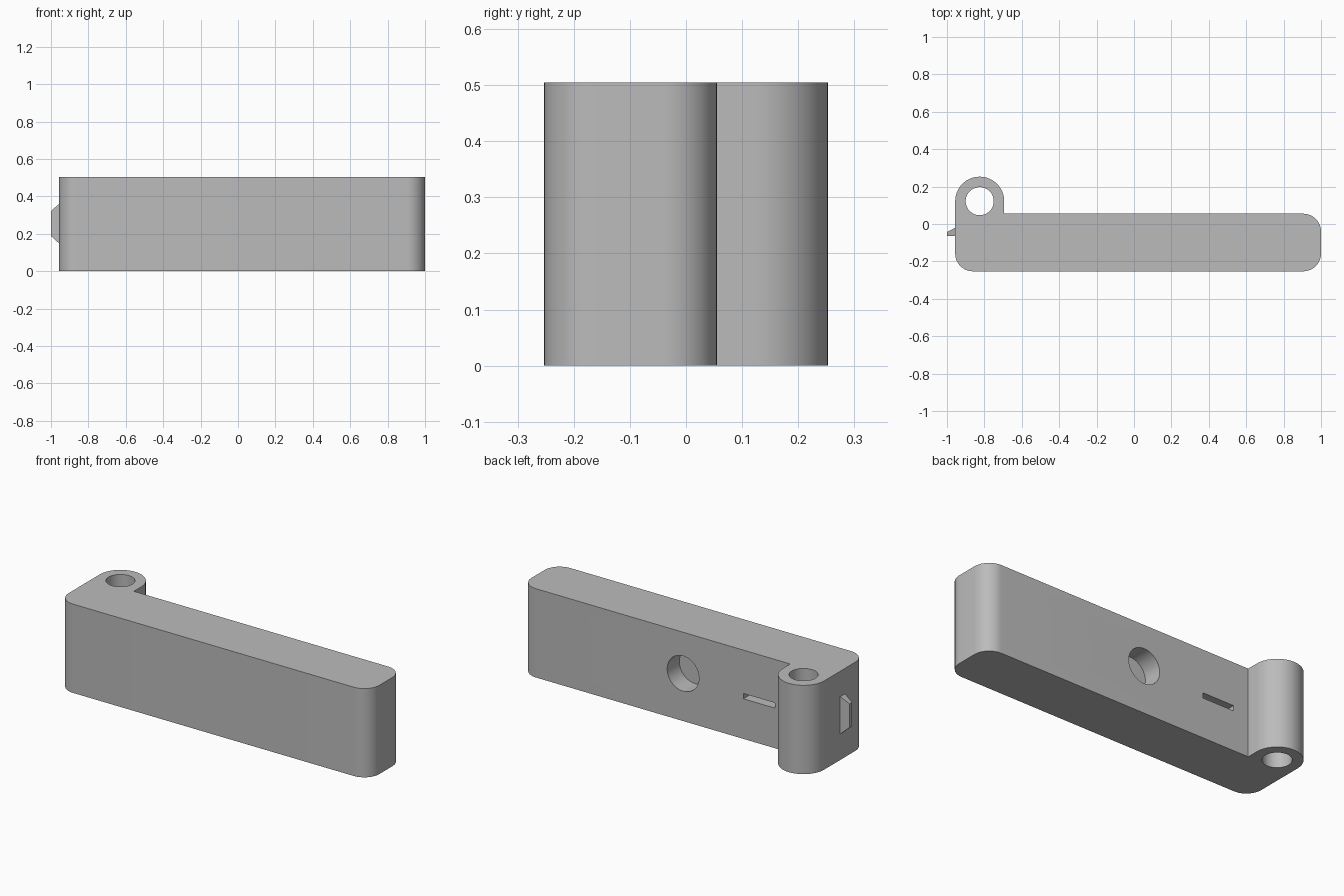
import bpy, bmesh
from math import sin, cos, pi, radians
from mathutils import Matrix

cube = bpy.data.objects.get("Cube")
if cube:
    bpy.data.objects.remove(cube)

HEIGHT = 0.505
LEFT, RIGHT = -0.956, 1.0
FRONT, BACK = -0.253, 0.055
CORNER = 0.095
PIVOT, BOSS_R, BORE_R = (-0.825, 0.122), 0.131, 0.075

grey = bpy.data.materials.new("plain grey")
grey.use_nodes = True
colour = (0.5, 0.5, 0.5, 1)
grey.diffuse_color = colour
grey.node_tree.nodes["Principled BSDF"].inputs["Base Color"].default_value = colour


def make_object(name, bm):
    bmesh.ops.recalc_face_normals(bm, faces=bm.faces)
    mesh = bpy.data.meshes.new(name)
    bm.to_mesh(mesh)
    bm.free()
    mesh.materials.append(grey)
    obj = bpy.data.objects.new(name, mesh)
    bpy.context.collection.objects.link(obj)
    return obj


def arc(cx, cy, r, start, end, steps):
    angles = [radians(start + (end - start) * i / steps) for i in range(steps + 1)]
    return [(cx + r * cos(a), cy + r * sin(a)) for a in angles]


def cylinder(name, r, depth, centre, turn=0):
    bm = bmesh.new()
    matrix = Matrix.Translation(centre) @ Matrix.Rotation(turn, 4, 'X')
    bmesh.ops.create_cone(bm, cap_ends=True, segments=64, radius1=r, radius2=r,
                          depth=depth, matrix=matrix)
    return make_object(name, bm)


def box(name, lo, hi):
    bm = bmesh.new()
    size = [b - a for a, b in zip(lo, hi)]
    mid = [(a + b) / 2 for a, b in zip(lo, hi)]
    bmesh.ops.create_cube(bm, size=1, matrix=Matrix.Translation(mid) @ Matrix.Diagonal((*size, 1)))
    return make_object(name, bm)


# Housing outline: rounded bar with a hinge boss at the back of one end
outline = arc(LEFT + CORNER, FRONT + CORNER, CORNER, 180, 270, 12)
outline += arc(RIGHT - CORNER, FRONT + CORNER, CORNER, 270, 360, 12)
outline += arc(RIGHT - CORNER, BACK - CORNER, CORNER, 0, 90, 12)
outline += [(PIVOT[0] + BOSS_R, BACK)]
outline += arc(*PIVOT, BOSS_R, 0, 180, 32)

bm = bmesh.new()
base = bm.faces.new([bm.verts.new((x, y, 0)) for x, y in outline])
top = bmesh.ops.extrude_face_region(bm, geom=[base])
bmesh.ops.translate(bm, vec=(0, 0, HEIGHT),
                    verts=[v for v in top["geom"] if isinstance(v, bmesh.types.BMVert)])
housing = make_object("housing", bm)

# Hinge bore, round blind recess and narrow slot
cutters = [
    cylinder("hinge_bore_cutter", BORE_R, 1, (*PIVOT, HEIGHT / 2)),
    cylinder("recess_cutter", 0.1, 0.22, (-0.02, BACK, 0.27), pi / 2),
    box("slot_cutter", (-0.6, BACK - 0.1, 0.228), (-0.4, BACK + 0.1, 0.258)),
]
bpy.context.view_layer.objects.active = housing
for cutter in cutters:
    mod = housing.modifiers.new(cutter.name, 'BOOLEAN')
    mod.operation = 'DIFFERENCE'
    mod.solver = 'EXACT'
    mod.object = cutter
    bpy.ops.object.modifier_apply(modifier=mod.name)
    bpy.data.objects.remove(cutter)

bpy.ops.object.select_all(action='DESELECT')
housing.select_set(True)
bpy.ops.object.shade_smooth_by_angle(angle=radians(30))

# Latch tab: wedge on the end, tapered above, below and behind
bm = bmesh.new()
rings = []
for x, back, low, high in ((LEFT, -0.02, 0.148, 0.36), (-1.0, -0.043, 0.188, 0.322)):
    section = ((-0.065, low), (back, low), (back, high), (-0.065, high))
    rings.append([bm.verts.new((x, y, z)) for y, z in section])
bm.faces.new(rings[1])
for i in range(4):
    j = (i + 1) % 4
    bm.faces.new((rings[0][i], rings[0][j], rings[1][j], rings[1][i]))
bm.faces.new(rings[0])
make_object("latch_tab", bm)
